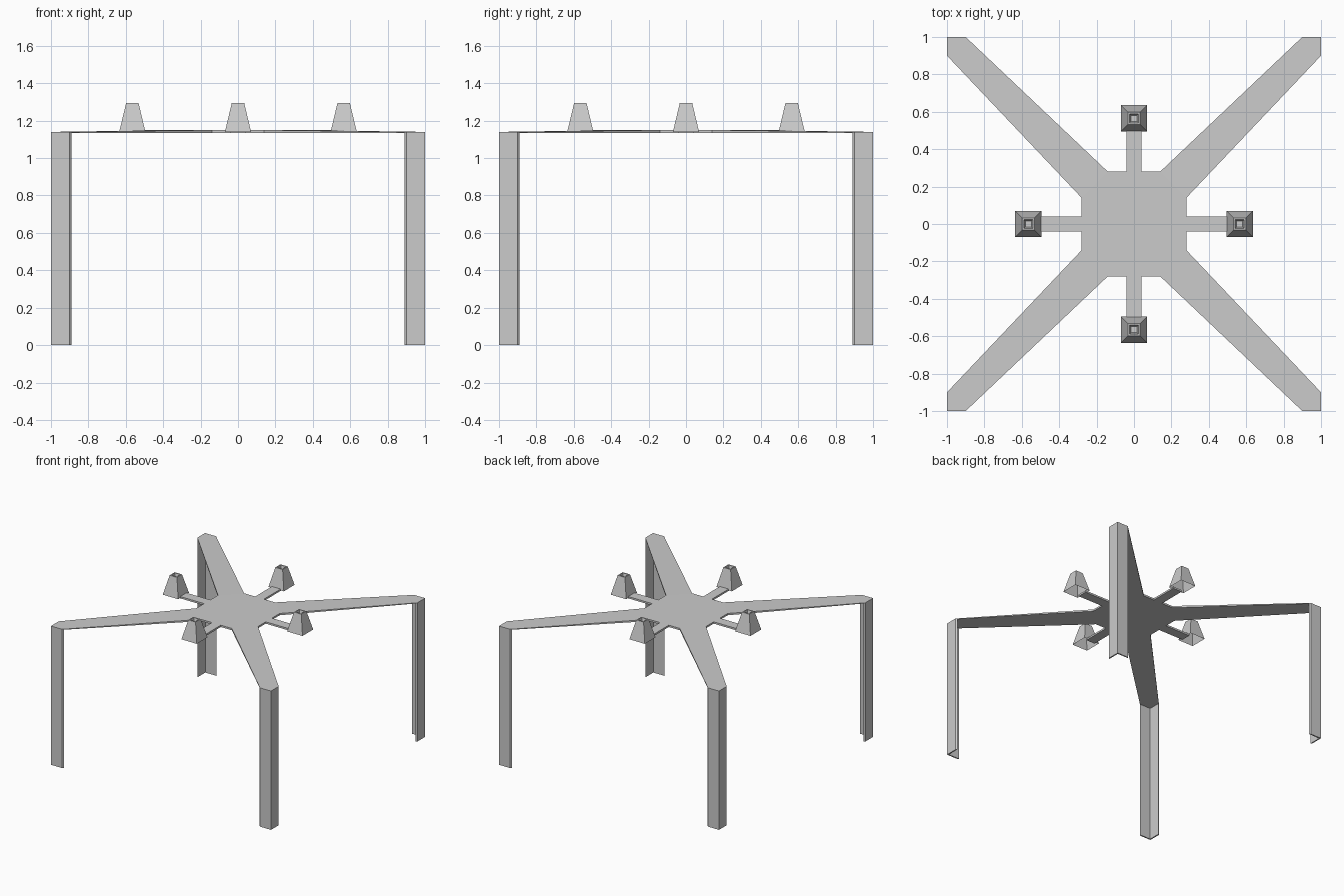
import bpy, bmesh
from math import pi
from mathutils import Matrix

if "Cube" in bpy.data.objects:
    bpy.data.objects.remove(bpy.data.objects["Cube"])

BOTTOM, HUB_TOP, TIP_TOP = 1.135, 1.15, 1.14


def make(name, verts, faces, turn=0):
    bm = bmesh.new()
    vs = [bm.verts.new(v) for v in verts]
    for f in faces:
        bm.faces.new([vs[i] for i in f])
    bmesh.ops.rotate(bm, verts=bm.verts, cent=(0, 0, 0),
                     matrix=Matrix.Rotation(turn * pi / 2, 3, 'Z'))
    bmesh.ops.recalc_face_normals(bm, faces=bm.faces)
    me = bpy.data.meshes.new(name)
    bm.to_mesh(me)
    bm.free()
    ob = bpy.data.objects.new(name, me)
    bpy.context.collection.objects.link(ob)
    return ob


def prism(name, outline, bottom, tops, turn=0, skip=()):
    # closed outline with a flat underside and a top height per point
    n = len(outline)
    verts = [(x, y, bottom) for x, y in outline]
    verts += [(x, y, t) for (x, y), t in zip(outline, tops)]
    faces = [tuple(range(n))[::-1], tuple(range(n, 2 * n))]
    faces += [(i, (i + 1) % n, (i + 1) % n + n, i + n)
              for i in range(n) if i not in skip]
    return make(name, verts, faces, turn)


def square(cx, r, z):
    return [(cx - r, -r, z), (cx + r, -r, z), (cx + r, r, z), (cx - r, r, z)]


# central hub, with corners cut where the arms meet it
a, b = 0.28, 0.14
prism("hub", [(a, -b), (a, b), (b, a), (-b, a), (-a, b), (-a, -b), (-b, -a), (b, -a)],
      BOTTOM, [HUB_TOP] * 8, skip=(1, 3, 5, 7))

for k in range(4):
    # long tapering diagonal arm
    prism(f"arm_{k + 1}", [(b, a), (a, b), (1, 0.9), (1, 1), (0.9, 1)], BOTTOM,
          [HUB_TOP, HUB_TOP, TIP_TOP, TIP_TOP, TIP_TOP], k, skip=(0,))
    # leg made of an angle section, open towards the middle
    prism(f"leg_{k + 1}", [(1, 0.9), (1, 1), (0.9, 1), (0.89, 0.99),
                           (0.99, 0.99), (0.99, 0.89)], 0, [TIP_TOP] * 6, k)
    # short bracket
    prism(f"bracket_{k + 1}", [(a, -0.04), (0.51, -0.04), (0.51, 0.04), (a, 0.04)],
          BOTTOM, [HUB_TOP] * 4, k, skip=(3,))
    # hollow cup with recessed top, open underneath
    c = 0.565
    rings = (square(c, 0.07, 1.14) + square(c, 0.033, 1.295)
             + square(c, 0.024, 1.295) + square(c, 0.016, 1.265))
    faces = [(r * 4 + i, r * 4 + (i + 1) % 4, r * 4 + 4 + (i + 1) % 4, r * 4 + 4 + i)
             for r in range(3) for i in range(4)]
    make(f"cup_{k + 1}", rings, faces + [(12, 13, 14, 15)], k)
